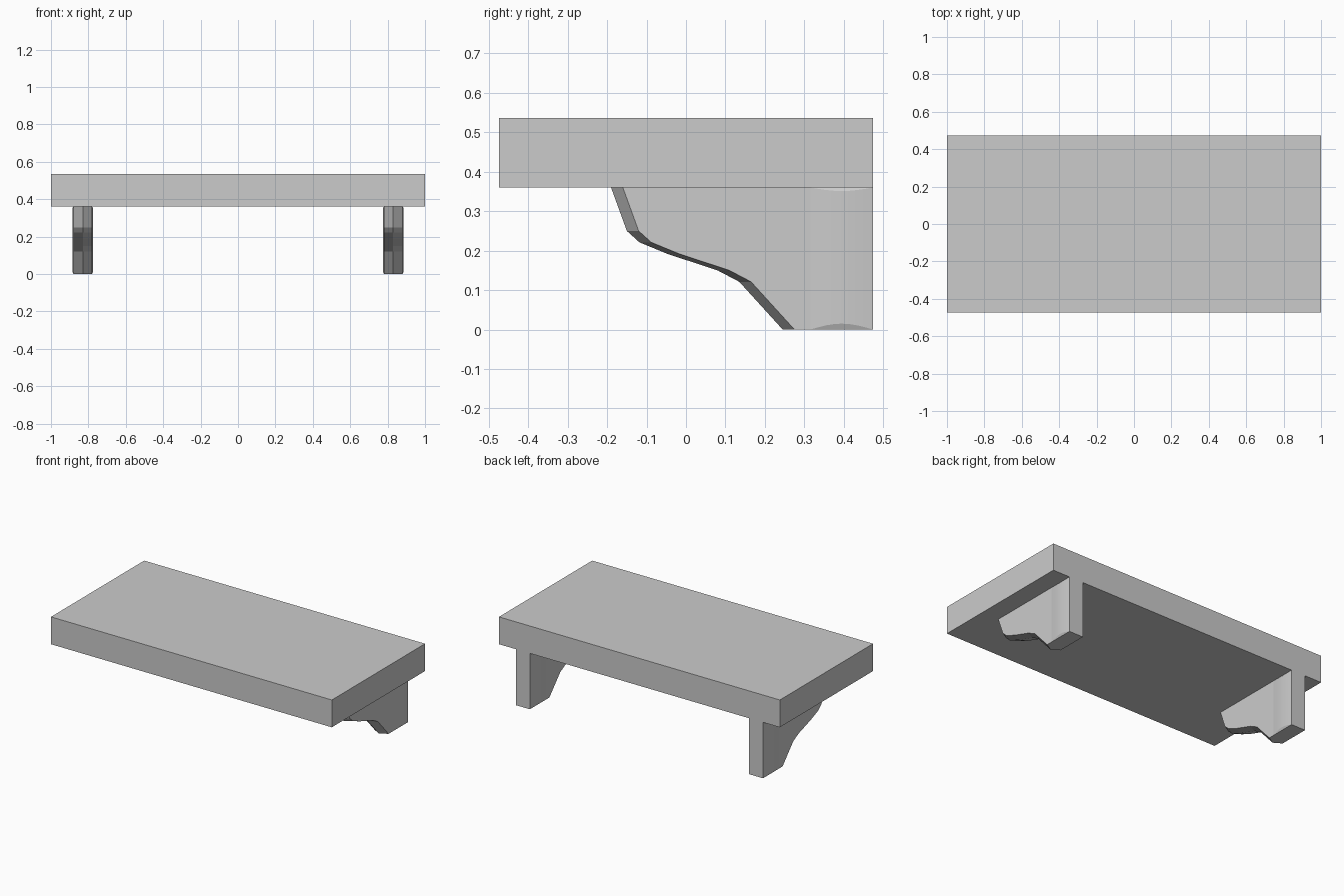
import bpy, bmesh, math

if "Cube" in bpy.data.objects:
    bpy.data.objects.remove(bpy.data.objects["Cube"])

TOP, BACK, HALF, SEAM = 0.36, 0.474, 0.05, 0.315


def finish(bm, name):
    mesh = bpy.data.meshes.new(name)
    bm.to_mesh(mesh)
    bm.free()
    obj = bpy.data.objects.new(name, mesh)
    bpy.context.collection.objects.link(obj)
    return obj


# Thick shelf board
bm = bmesh.new()
bmesh.ops.create_cube(bm, size=1)
for v in bm.verts:
    v.co.x *= 2
    v.co.y *= 2 * BACK
    v.co.z = TOP + (v.co.z + 0.5) * 0.176
finish(bm, "shelf_board")

# Front edge of a bracket as (y, z), from the board down to the foot
EDGE = [(-0.19, 0.36), (-0.15, 0.25), (-0.118, 0.221), (-0.045, 0.191),
        (0.08, 0.15), (0.135, 0.121), (0.245, 0)]
SETBACK = 0.03
COLS = 8


def bracket(name, x0):
    bm = bmesh.new()

    def face(pts, smooth=False):
        f = bm.faces.new([bm.verts.new((x0 + x, y, z)) for x, y, z in pts])
        f.smooth = smooth

    ys = [SEAM + (BACK - SEAM) * i / COLS for i in range(COLS + 1)]
    for s in (-HALF, HALF):
        side = [(s, y + SETBACK, z) for y, z in EDGE]
        ridge = [(0, y, z) for y, z in EDGE]
        # Front edge slopes back from a centre ridge
        for i in range(len(EDGE) - 1):
            face([ridge[i], ridge[i + 1], side[i + 1], side[i]])
        # Flat cheek
        face(side + [(s, SEAM, 0), (s, SEAM, TOP)])

        # Slightly bulged rear cheek with tapered ends
        def column(i):
            b = math.sin(math.pi * i / COLS)
            x = s + math.copysign(0.006 * b, s)
            return [(s, ys[i], 0), (x, ys[i], 0.015 * b),
                    (x, ys[i], TOP - 0.009 * b), (s, ys[i], TOP)]

        for i in range(COLS):
            a, b = column(i), column(i + 1)
            for k in range(3):
                face([a[k], b[k], b[k + 1], a[k + 1]], k == 1)
        # Foot, top and back
        for k, z in ((-1, 0), (0, TOP)):
            face([ridge[k], side[k]] + [(s, y, z) for y in ys] + [(0, BACK, z)])
        face([(0, BACK, 0), (s, BACK, 0), (s, BACK, TOP), (0, BACK, TOP)])

    bmesh.ops.remove_doubles(bm, verts=bm.verts, dist=1e-5)
    bmesh.ops.dissolve_degenerate(bm, edges=bm.edges, dist=1e-5)
    bmesh.ops.recalc_face_normals(bm, faces=bm.faces)
    finish(bm, name)


bracket("left_bracket", -0.83)
bracket("right_bracket", 0.83)
